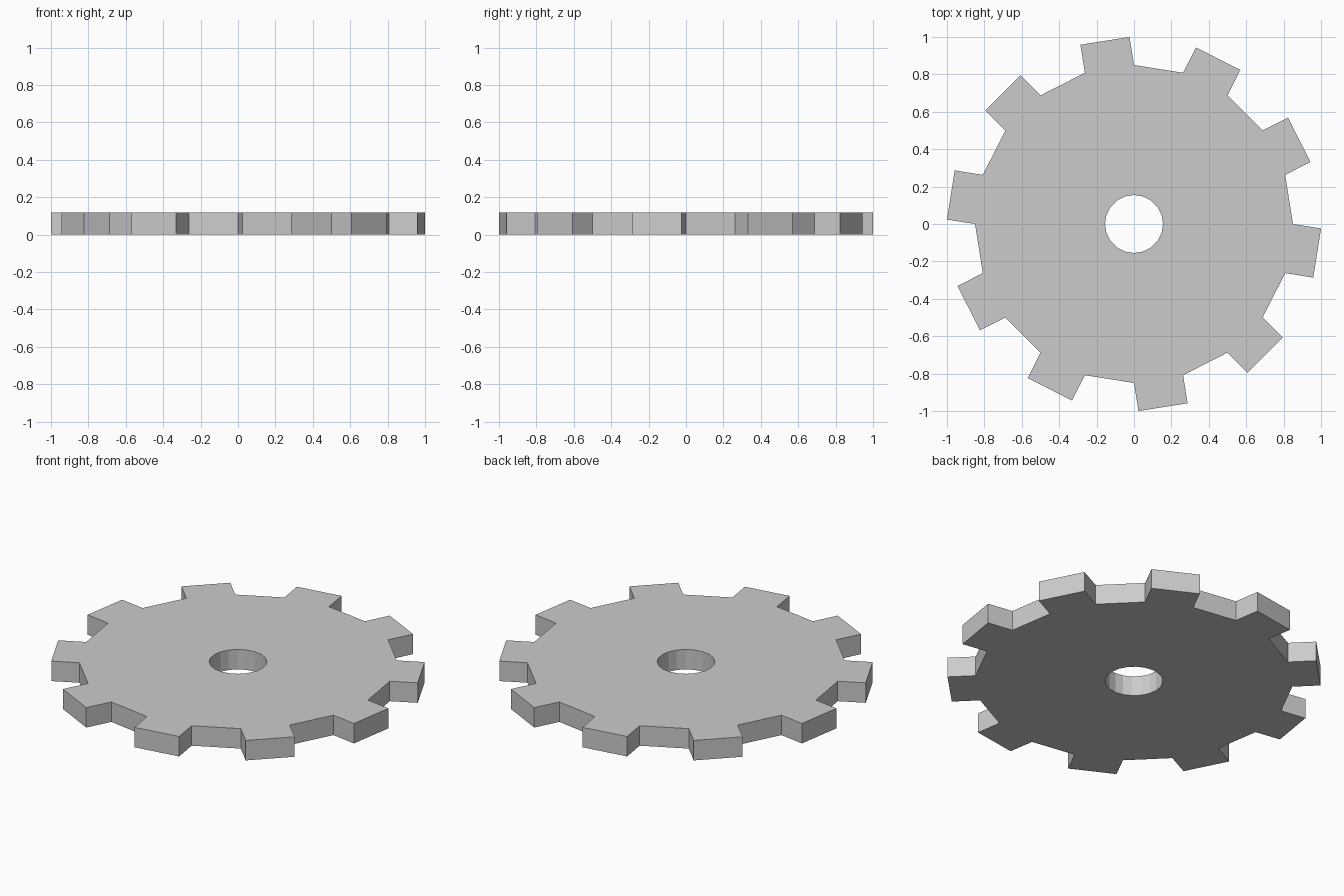
import bpy, bmesh
from math import sin, cos, pi
from mathutils import Vector

if "Cube" in bpy.data.objects:
    bpy.data.objects.remove(bpy.data.objects["Cube"])

SIDES = 20          # hub facets, a tooth on every second one
HOLE_R, HUB_R = 0.155, 0.85
TOOTH, HEIGHT = 0.152, 0.118


def ring(bm, radius):
    return [bm.verts.new((radius * cos(2 * pi * i / SIDES),
                          radius * sin(2 * pi * i / SIDES), 0)) for i in range(SIDES)]


bm = bmesh.new()

# Flat disc with the axle hole
hole, hub = ring(bm, HOLE_R), ring(bm, HUB_R)
for i in range(SIDES):
    j = (i + 1) % SIDES
    bm.faces.new((hole[i], hub[i], hub[j], hole[j]))

# Square teeth pushed straight out from alternate facets
for i in range(1, SIDES, 2):
    a, b = hub[i], hub[(i + 1) % SIDES]
    out = Vector((a.co + b.co)).normalized() * TOOTH
    c, d = bm.verts.new(a.co + out), bm.verts.new(b.co + out)
    bm.faces.new((a, c, d, b))

# Thickness
ext = bmesh.ops.extrude_face_region(bm, geom=bm.faces[:], use_keep_orig=True)
top = [g for g in ext["geom"] if isinstance(g, bmesh.types.BMVert)]
bmesh.ops.translate(bm, verts=top, vec=(0, 0, HEIGHT))
bmesh.ops.recalc_face_normals(bm, faces=bm.faces[:])

mesh = bpy.data.meshes.new("gear_wheel")
bm.to_mesh(mesh)
bm.free()
bpy.context.collection.objects.link(bpy.data.objects.new("gear_wheel", mesh))
